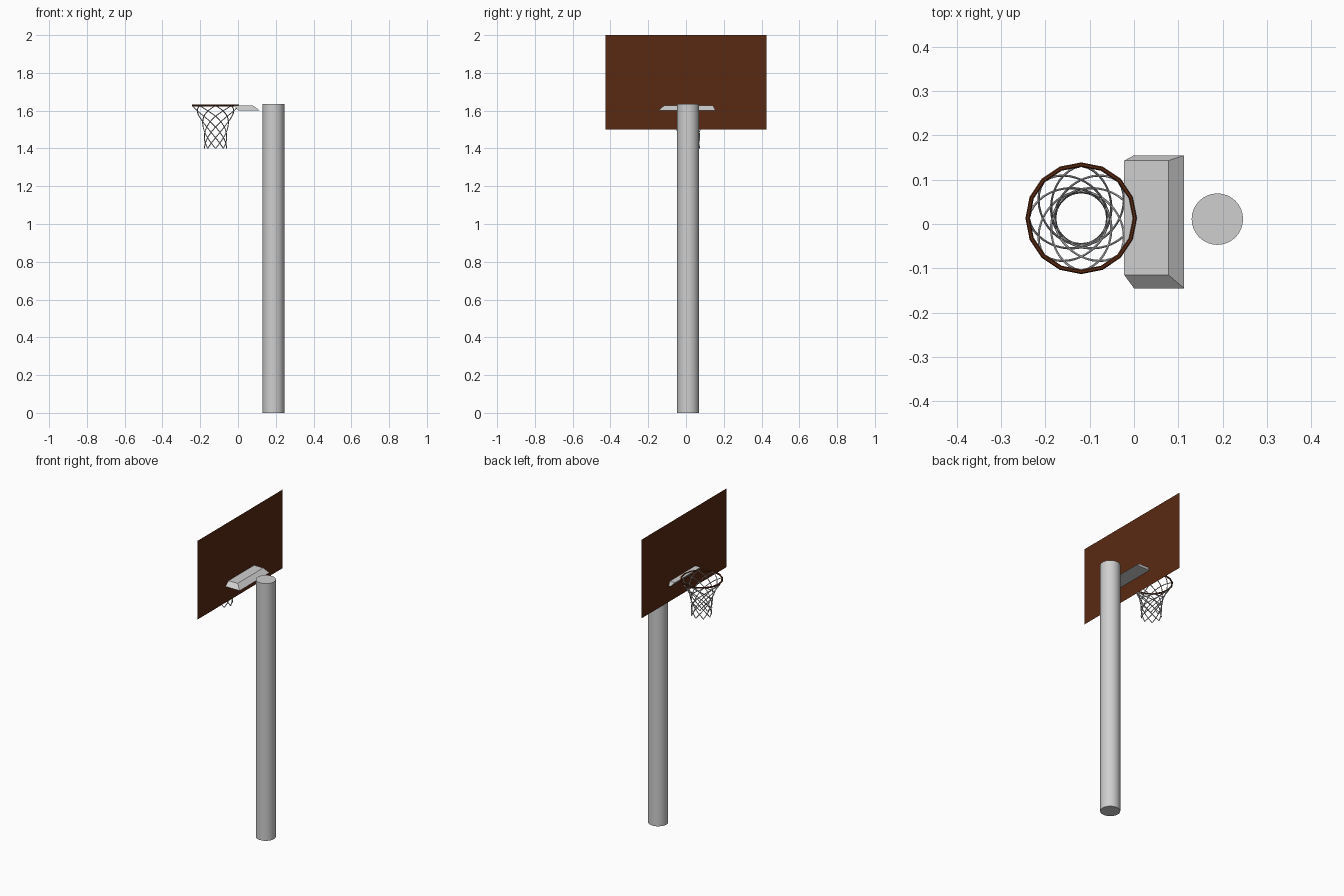
import bpy
import bmesh
from math import cos, sin, pi, exp, radians

if "Cube" in bpy.data.objects:
    bpy.data.objects.remove(bpy.data.objects["Cube"])


def material(name, r, g, b):
    mat = bpy.data.materials.new(name)
    mat.use_nodes = True
    mat.diffuse_color = (r, g, b, 1)
    mat.node_tree.nodes["Principled BSDF"].inputs["Base Color"].default_value = (r, g, b, 1)
    return mat


GREY = material("light_grey", 0.62, 0.62, 0.62)
BROWN = material("rust_brown", 0.1, 0.022, 0.006)


def finish(name, mat, smooth=False):
    obj = bpy.context.object
    obj.name = name
    obj.data.name = name
    obj.data.materials.clear()
    obj.data.materials.append(mat)
    if smooth:
        bpy.ops.object.shade_smooth_by_angle(angle=radians(40))
    return obj


# Pole
POLE_TOP = 1.635
bpy.ops.mesh.primitive_cylinder_add(vertices=32, radius=0.058, depth=POLE_TOP,
                                    location=(0.188, 0.011, POLE_TOP / 2))
finish("pole", GREY, smooth=True)

# Backboard: a single upright sheet
bpy.ops.mesh.primitive_plane_add(size=1, location=(0.014, 0, 1.75), rotation=(0, pi / 2, 0))
board = finish("backboard", BROWN)
board.scale = (0.5, 0.85, 1)

# Bracket: a slab with a smaller, shifted top face
bpy.ops.mesh.primitive_cube_add(size=1)
bracket = finish("rim_bracket", GREY)
for v in bracket.data.vertices:
    top = v.co.z > 0
    low, high = ((-0.022, -0.115), (0.078, 0.143)) if top else ((0.0, -0.145), (0.113, 0.155))
    v.co = (high[0] if v.co.x > 0 else low[0],
            high[1] if v.co.y > 0 else low[1],
            1.628 if top else 1.602)

# Rim
CX, CY, RIM_Z = -0.119, 0.013, 1.627
bpy.ops.mesh.primitive_torus_add(major_segments=16, minor_segments=6, major_radius=0.121,
                                 minor_radius=0.005, location=(CX, CY, RIM_Z))
finish("rim", BROWN)

# Net: mirrored spiral strands that narrow towards the bottom
STRANDS, STEPS = 8, 24
curve = bpy.data.curves.new("net", "CURVE")
curve.dimensions = "3D"
curve.bevel_depth = 0.0026
curve.bevel_resolution = 1
for k in range(STRANDS):
    for turn in (-1, 1):
        strand = curve.splines.new("POLY")
        strand.points.add(STEPS)
        for i, p in enumerate(strand.points):
            t = i / STEPS
            twist = pi * t
            r = 0.058 + 0.06 * exp(-(twist / radians(55)) ** 1.5)
            a = 2 * pi * k / STRANDS + turn * twist
            p.co = (CX + r * cos(a), CY + r * sin(a), RIM_Z - 0.227 * t, 1)
net = bpy.data.objects.new("net", curve)
bpy.context.collection.objects.link(net)
bpy.ops.object.select_all(action="DESELECT")
net.select_set(True)
bpy.context.view_layer.objects.active = net
bpy.ops.object.convert(target="MESH")
finish("net", GREY, smooth=True)
